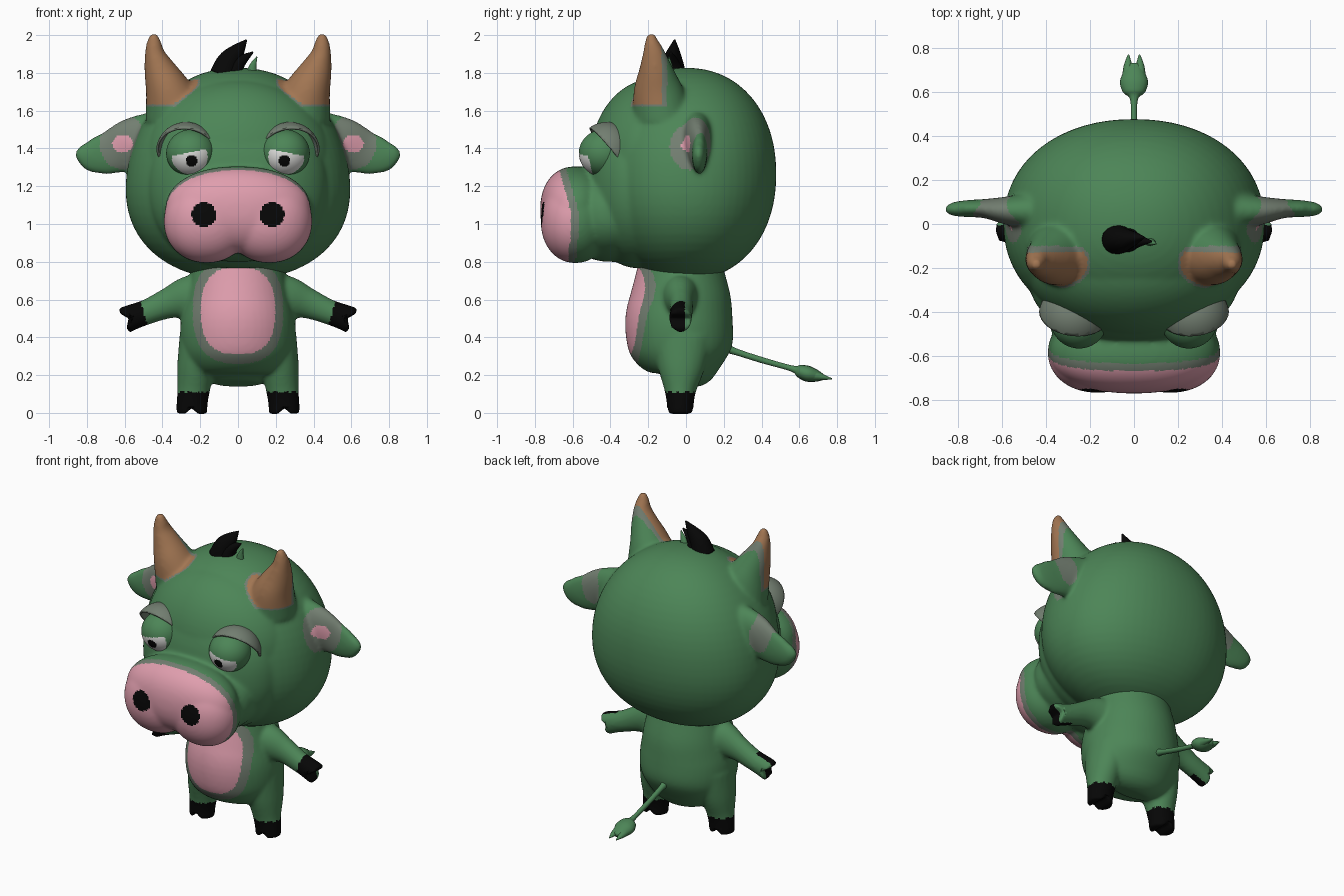
import bpy, bmesh, math
from mathutils import Vector

NAMES = {"green": (0.073, 0.235, 0.095), "pink": (0.74, 0.34, 0.42), "black": (0.002, 0.002, 0.002),
         "horn brown": (0.36, 0.18, 0.085), "grey green": (0.17, 0.21, 0.165), "eye white": (0.75, 0.75, 0.73)}
MATS = []
for n, c in NAMES.items():
    m = bpy.data.materials.new(n)
    m.diffuse_color = (*c, 1)
    MATS.append(m)
GREEN, PINK, BLACK, BROWN, GREY, WHITE = range(6)


def ellipsoid(bm, c, r, p=2.0, taper=0.0, seg=64):
    """Superellipsoid with exponent p, x narrowing upwards by taper."""
    for v in bmesh.ops.create_uvsphere(bm, u_segments=seg, v_segments=seg // 2, radius=1)["verts"]:
        d = v.co / sum(abs(k) ** p for k in v.co) ** (1 / p)
        v.co = (c[0] + d.x * r[0] * (1 - taper * d.z), c[1] + d.y * r[1], c[2] + d.z * r[2])


def loft(bm, pts, sx=1, ref=(0, 1, 0), seg=24, sub=5):
    """Smooth tube through (x, y, z, radius a, radius b) stations; b lies along ref."""
    pts = [Vector((p[0] * sx, *p[1:4], p[-1])) for p in pts]
    ext = [pts[0]] + pts + [pts[-1]]
    path = []
    for i in range(len(pts) - 1):
        a, b, c, d = ext[i:i + 4]
        for k in range(sub):
            t = k / sub
            path.append(0.5 * (2 * b + (c - a) * t + (2 * a - 5 * b + 4 * c - d) * t * t
                               + (3 * b - a - 3 * c + d) * t ** 3))
    path.append(pts[-1])
    centres = [Vector(q[:3]) for q in path]
    rings = []
    for i, q in enumerate(path):
        t = (centres[min(i + 1, len(path) - 1)] - centres[max(i - 1, 0)]).normalized()
        u = Vector(ref).cross(t).normalized()
        w = t.cross(u)
        rings.append([bm.verts.new(centres[i] + u * q[3] * math.cos(2 * math.pi * k / seg)
                                   + w * q[4] * math.sin(2 * math.pi * k / seg)) for k in range(seg)])
    faces = [bm.faces.new(rings[0][::-1]), bm.faces.new(rings[-1])]
    for a, b in zip(rings, rings[1:]):
        faces += [bm.faces.new((a[k], a[(k + 1) % seg], b[(k + 1) % seg], b[k])) for k in range(seg)]
    bmesh.ops.recalc_face_normals(bm, faces=faces)


def finish(name, bm, rule, voxel=0.0, smooth=8):
    """Make the object, optionally fuse its parts, then colour faces by rule."""
    me = bpy.data.meshes.new(name)
    bm.to_mesh(me)
    bm.free()
    ob = bpy.data.objects.new(name, me)
    bpy.context.collection.objects.link(ob)
    if voxel:
        bpy.context.view_layer.objects.active = ob
        mod = ob.modifiers.new("fuse", "REMESH")
        mod.mode, mod.voxel_size = "VOXEL", voxel
        sm = ob.modifiers.new("soften", "SMOOTH")
        sm.factor, sm.iterations = 0.5, smooth
        for n in ("fuse", "soften"):
            bpy.ops.object.modifier_apply(modifier=n)
    me = ob.data
    me.materials.clear()
    for m in MATS:
        me.materials.append(m)
    for f in me.polygons:
        f.use_smooth = True
        f.material_index = rule(abs(f.center.x), f.center.y, f.center.z)
    return ob


# Head: skull, forehead, cheeks, muzzle, ears and horns fused together
bm = bmesh.new()
ellipsoid(bm, (0, 0, 1.265), (0.59, 0.478, 0.562), 2.15, 0.11)
ellipsoid(bm, (0, -0.17, 1.33), (0.5, 0.34, 0.44))
ellipsoid(bm, (0, -0.24, 1.2), (0.48, 0.295, 0.435), 2.2)
ellipsoid(bm, (0, -0.4, 1.05), (0.395, 0.25, 0.25), 2.2)
ellipsoid(bm, (0, -0.585, 1.075), (0.385, 0.187, 0.23), 2.2)
for s in (1, -1):
    ellipsoid(bm, (s * 0.165, -0.585, 1.015), (0.228, 0.184, 0.222), 2.1)
    loft(bm, [(0.42, 0.06, 1.47, 0.13, 0.09), (0.55, 0.06, 1.43, 0.135, 0.07), (0.67, 0.07, 1.38, 0.118, 0.045),
              (0.77, 0.07, 1.362, 0.093, 0.038), (0.83, 0.067, 1.365, 0.055, 0.03),
              (0.86, 0.065, 1.365, 0.018, 0.012)], s)
    loft(bm, [(0.33, -0.13, 1.6, 0.17, 0.155), (0.375, -0.15, 1.72, 0.12, 0.128), (0.415, -0.16, 1.82, 0.085, 0.09),
              (0.44, -0.17, 1.9, 0.055, 0.062), (0.445, -0.182, 1.965, 0.038, 0.037),
              (0.445, -0.185, 2.007, 0.02, 0.02)], s)


def head_rule(x, y, z):
    if y < -0.6 and math.hypot(x - 0.18, z - 1.05) < 0.065:
        return BLACK
    edge = -0.605 - 0.28 * max(0, z - 1.05) - 0.1 * max(0, 1.0 - z)
    if y < edge + 0.04:
        return PINK if y < edge else GREY
    if z > 1.62 and x > 0.2 and y < -0.1:
        d = math.hypot((x - 0.36) / 0.15, (y + 0.18) / 0.105)
        if (d < 1 or z > 1.8) and y < -0.13 and z > 1.63 + 0.6 * max(0, 0.3 - x):
            return BROWN
        if d < 1.1:
            return GREY
    if -0.03 < y < 0.06 and math.hypot((x - 0.61) / 0.055, (z - 1.425) / 0.046) < 1:
        return PINK
    if ((x - 0.605) / 0.13) ** 2 + ((y - 0.02) / 0.12) ** 2 + ((z - 1.43) / 0.145) ** 2 < 1:
        return GREY
    return GREEN


finish("head", bm, head_rule, 0.011, 14)

# Body: torso, arms and legs fused together
bm = bmesh.new()
loft(bm, [(0, -0.02, 0.155, 0.12, 0.07), (0, -0.01, 0.21, 0.235, 0.17), (0, -0.02, 0.32, 0.295, 0.265),
          (0, -0.037, 0.46, 0.305, 0.285), (0, -0.03, 0.6, 0.28, 0.27), (0, -0.03, 0.74, 0.25, 0.235),
          (0, -0.03, 0.84, 0.23, 0.21)], seg=48)
for s in (1, -1):
    loft(bm, [(0.2, -0.02, 0.4, 0.11, 0.16), (0.222, -0.025, 0.24, 0.1, 0.125), (0.235, -0.03, 0.12, 0.086, 0.085),
              (0.243, -0.03, 0.05, 0.083, 0.072), (0.245, -0.03, -0.005, 0.082, 0.07)], s)
    loft(bm, [(0.15, -0.03, 0.62, 0.13, 0.13), (0.27, -0.03, 0.607, 0.115, 0.09), (0.37, -0.025, 0.58, 0.082, 0.065),
              (0.48, -0.025, 0.535, 0.067, 0.06), (0.56, -0.028, 0.507, 0.069, 0.06),
              (0.605, -0.03, 0.488, 0.072, 0.06)], s)


def body_rule(x, y, z):
    if z < 0.11 or (x - 0.3 * (z - 0.5) > 0.49 and y < -0.005):
        return BLACK
    if y < -0.12:
        d = (x / 0.197) ** 2.6 + (abs(z - 0.54) / 0.23) ** 2.6
        if d < 1.65:
            return PINK if d < 1 else GREY
    return GREEN


body = finish("body", bm, body_rule, 0.011, 8)
# Clefts in the hooves
for v in body.data.vertices:
    x, z = abs(v.co.x), v.co.z
    if z < 0.025:
        v.co.z += 0.03 * max(0, 1 - abs(x - 0.245) / 0.035)
    along = (x - 0.605) * 0.91 - (z - 0.488) * 0.41
    across = (x - 0.605) * 0.41 + (z - 0.488) * 0.91
    if along > -0.03:
        k = 0.03 * max(0, 1 - abs(across) / 0.04)
        v.co.x -= math.copysign(k * 0.91, v.co.x)
        v.co.z += k * 0.41


# Eyes: lidded balls with white and pupil
def eye_rule(x, y, z):
    if y > -0.45:
        return GREEN
    if math.hypot(x - 0.245, z - 1.335) < 0.03:
        return BLACK
    if z < 1.4 - 0.2 * (x - 0.15) and math.hypot((x - 0.255) / 0.095, (z - 1.355) / 0.09) < 1:
        return WHITE
    return GREEN


for s, side in ((1, "left"), (-1, "right")):
    bm = bmesh.new()
    ellipsoid(bm, (s * 0.25, -0.437, 1.375), (0.13, 0.13, 0.125), seg=128)
    finish(side + "_eye", bm, eye_rule)
    # Brow: thin visor cut from a larger ball
    bm = bmesh.new()
    ellipsoid(bm, (s * 0.275, -0.42, 1.38), (0.16, 0.155, 0.16), seg=48)
    bmesh.ops.bisect_plane(bm, geom=bm.verts[:] + bm.edges[:] + bm.faces[:], plane_co=(s * 0.3, -0.5, 1.5),
                           plane_no=(-0.15 * s, 1.2, 1), clear_inner=True)
    bmesh.ops.solidify(bm, geom=bm.faces[:], thickness=0.012)
    finish(side + "_brow", bm, lambda x, y, z: GREY)

# Hair tuft
LOCKS = [("large_lock", BLACK, [(-0.075, -0.07, 1.79, 0.075, 0.07), (-0.05, -0.07, 1.86, 0.06, 0.055),
                                (0.0, -0.065, 1.92, 0.038, 0.03), (0.045, -0.06, 1.975, 0.004, 0.004)]),
         ("small_lock", BLACK, [(-0.03, -0.07, 1.79, 0.065, 0.065), (0.0, -0.075, 1.85, 0.04, 0.04),
                                (0.08, -0.08, 1.91, 0.004, 0.004)]),
         ("side_lock", GREEN, [(0.07, -0.08, 1.79, 0.03, 0.02), (0.08, -0.085, 1.84, 0.018, 0.013),
                               (0.1, -0.09, 1.885, 0.003, 0.003)])]
for name, col, pts in LOCKS:
    bm = bmesh.new()
    loft(bm, pts, seg=16)
    finish(name, bm, lambda x, y, z, c=col: c)

# Tail with a forked tuft
bm = bmesh.new()
loft(bm, [(0, 0.19, 0.35, 0.03), (0, 0.26, 0.325, 0.018), (0, 0.4, 0.28, 0.016), (0, 0.56, 0.235, 0.016),
          (0, 0.6, 0.222, 0.034, 0.05), (0, 0.645, 0.207, 0.042, 0.064), (0, 0.69, 0.196, 0.032, 0.05),
          (0, 0.73, 0.188, 0.014, 0.03)], ref=(1, 0, 0), seg=16)
for s in (1, -1):
    loft(bm, [(0.025, 0.66, 0.2, 0.03), (0.027, 0.72, 0.19, 0.017, 0.02), (0.025, 0.772, 0.18, 0.003)], s,
         ref=(1, 0, 0), seg=12)
finish("tail", bm, lambda x, y, z: GREEN)
